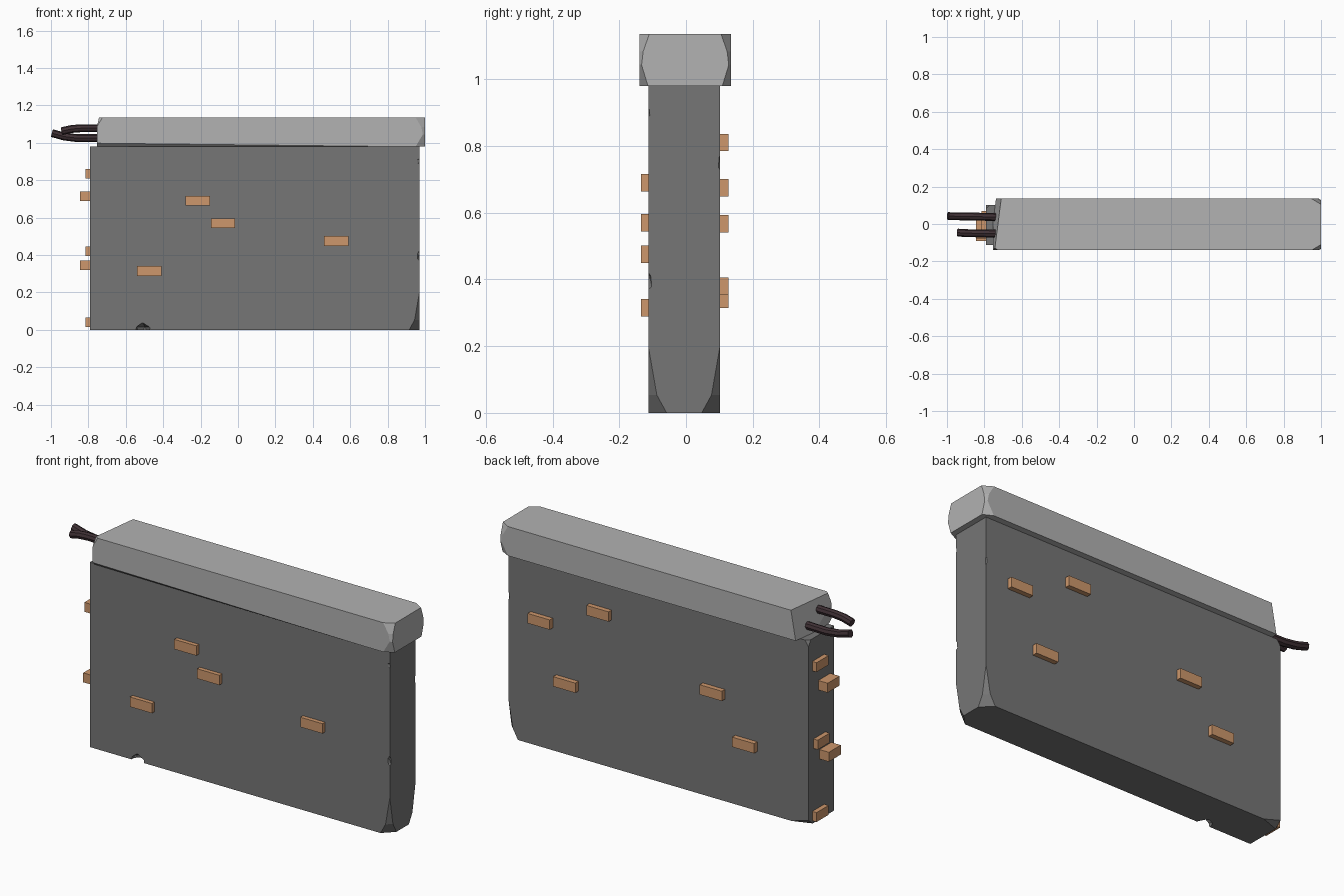
import bpy, bmesh
from mathutils import Vector, Matrix

if "Cube" in bpy.data.objects:
    bpy.data.objects.remove(bpy.data.objects["Cube"])


def material(name, rgb):
    m = bpy.data.materials.new(name)
    m.diffuse_color = (*rgb, 1)
    m.use_nodes = True
    m.node_tree.nodes["Principled BSDF"].inputs["Base Color"].default_value = m.diffuse_color
    return m


def add_object(name, bm, mat=None):
    bmesh.ops.recalc_face_normals(bm, faces=bm.faces[:])
    me = bpy.data.meshes.new(name)
    bm.to_mesh(me)
    bm.free()
    ob = bpy.data.objects.new(name, me)
    bpy.context.collection.objects.link(ob)
    if mat:
        me.materials.append(mat)
    return ob


def box(lo, hi):
    bm = bmesh.new()
    lo, hi = Vector(lo), Vector(hi)
    bmesh.ops.create_cube(bm, size=1, matrix=Matrix.Translation((lo + hi) / 2)
                          @ Matrix.Diagonal((*(hi - lo), 1)))
    return bm


def cut(bm, co, no):
    """Slice off everything on the normal side and close the hole."""
    bmesh.ops.bisect_plane(bm, geom=bm.verts[:] + bm.edges[:] + bm.faces[:], dist=1e-6,
                           plane_co=co, plane_no=Vector(no).normalized(), clear_outer=True)
    bmesh.ops.holes_fill(bm, edges=[e for e in bm.edges if e.is_boundary], sides=0)


def chip(bm, corner, a, b, c, signs):
    """Knock off a corner, reaching a, b, c along the three edges."""
    sx, sy, sz = signs
    cut(bm, Vector(corner) - Vector((sx * a, 0, 0)), (sx / a, sy / b, sz / c))


wall_mat = material("dark_concrete", (0.18, 0.18, 0.18))
cap_mat = material("light_concrete", (0.445, 0.445, 0.445))
brick_mat = material("clay", (0.61, 0.31, 0.15))
steel_mat = material("rusty_steel", (0.05, 0.03, 0.035))

# Wall slab with chipped corners
Y0, Y1 = -0.113, 0.102
bm = box((-0.79, Y0, 0), (0.97, Y1, 0.98))
for y, s in ((Y0, -1), (Y1, 1)):
    chip(bm, (0.97, y, 0), 0.055, 0.055, 0.10, (1, s, -1))
    chip(bm, (0.97, y, 0), 0.035, 0.035, 0.20, (1, s, -1))
chip(bm, (-0.79, Y1, 0), 0.10, 0.035, 0.03, (-1, 1, -1))
chip(bm, (-0.79, Y1, 0.98), 0.02, 0.02, 0.03, (-1, 1, 1))
wall = add_object("wall_slab", bm, wall_mat)

# Small edge gouges in the wall
gouges = bmesh.new()
for p, size in (((-0.51, Y0 - 0.005, -0.005), (0.045, 0.06, 0.045)),
                ((0.975, Y0 - 0.005, 0.395), (0.02, 0.018, 0.035)),
                ((0.975, Y1 + 0.005, 0.75), (0.015, 0.012, 0.035)),
                ((0.975, Y0 - 0.004, 0.90), (0.022, 0.01, 0.02))):
    bmesh.ops.create_icosphere(gouges, subdivisions=1, radius=1,
                               matrix=Matrix.Translation(p) @ Matrix.Diagonal((*size, 1)))
cutter = add_object("gouge_cutter", gouges)
cutter.hide_render = True
cutter.hide_set(True)
mod = wall.modifiers.new("gouges", 'BOOLEAN')
mod.operation = 'DIFFERENCE'
mod.solver = 'EXACT'
mod.object = cutter

# Coping along the top, broken off at a slant on the left
bm = box((-0.755, -0.14, 0.98), (1.0, 0.135, 1.135))
cut(bm, (-0.745, -0.14, 1.135), Vector((0.035, 0.275, 0)).cross(
    Vector((-0.01, 0.14, -0.155))) * -1 if Vector((0.035, 0.275, 0)).cross(
    Vector((-0.01, 0.14, -0.155))).x > 0 else Vector((0.035, 0.275, 0)).cross(
    Vector((-0.01, 0.14, -0.155))))
for y, s in ((-0.14, -1), (0.135, 1)):
    chip(bm, (1.0, y, 1.135), 0.05, 0.03, 0.085, (1, s, 1))
    chip(bm, (1.0, y, 1.135), 0.03, 0.018, 0.15, (1, s, 1))
    chip(bm, (1.0, y, 0.98), 0.05, 0.026, 0.085, (1, s, -1))
chip(bm, (-0.755, -0.14, 1.135), 0.03, 0.02, 0.05, (-1, -1, 1))
chip(bm, (-0.755, -0.14, 0.98), 1.6, 0.02, 0.018, (-1, -1, -1))
add_object("coping", bm, cap_mat)

# Exposed bricks: front and back faces (left x, centre z)
for i, (x, z) in enumerate(((-0.28, 0.69), (-0.145, 0.57), (0.46, 0.475), (-0.54, 0.315))):
    add_object(f"front_brick_{i}", box((x, -0.135, z - 0.026), (x + 0.13, -0.08, z + 0.026)),
               brick_mat)
for i, (x, z) in enumerate(((0.71, 0.675), (0.365, 0.81), (0.56, 0.38), (-0.30, 0.567),
                            (-0.49, 0.34))):
    add_object(f"back_brick_{i}", box((x, 0.07, z - 0.026), (x + 0.13, 0.128, z + 0.026)),
               brick_mat)

# Exposed bricks on the broken left end (outer x, low y, centre z)
for i, (x, y, z) in enumerate(((-0.815, -0.03, 0.835), (-0.845, -0.08, 0.715),
                               (-0.815, -0.04, 0.42), (-0.845, -0.09, 0.345),
                               (-0.815, -0.03, 0.04))):
    add_object(f"end_brick_{i}", box((x, y, z - 0.025), (-0.75, y + 0.1, z + 0.025)),
               brick_mat)

# Bent reinforcing rods sticking out of the coping
rods = ([(-0.70, 0.036, 1.025), (-0.86, 0.04, 1.025), (-0.93, 0.041, 1.034), (-0.995, 0.042, 1.052)],
        [(-0.70, -0.052, 1.078), (-0.84, -0.05, 1.078), (-0.89, -0.049, 1.074), (-0.943, -0.046, 1.062)])
for i, pts in enumerate(rods):
    cu = bpy.data.curves.new(f"rod_{i}", 'CURVE')
    cu.dimensions = '3D'
    cu.bevel_depth = 0.021
    cu.bevel_resolution = 2
    cu.use_fill_caps = True
    sp = cu.splines.new('POLY')
    sp.points.add(len(pts) - 1)
    for p, co in zip(sp.points, pts):
        p.co = (*co, 1)
    sp.use_smooth = False
    cu.materials.append(steel_mat)
    ob = bpy.data.objects.new(f"reinforcing_rod_{i}", cu)
    bpy.context.collection.objects.link(ob)
    bpy.ops.object.select_all(action='DESELECT')
    ob.select_set(True)
    bpy.context.view_layer.objects.active = ob
    bpy.ops.object.convert(target='MESH')
